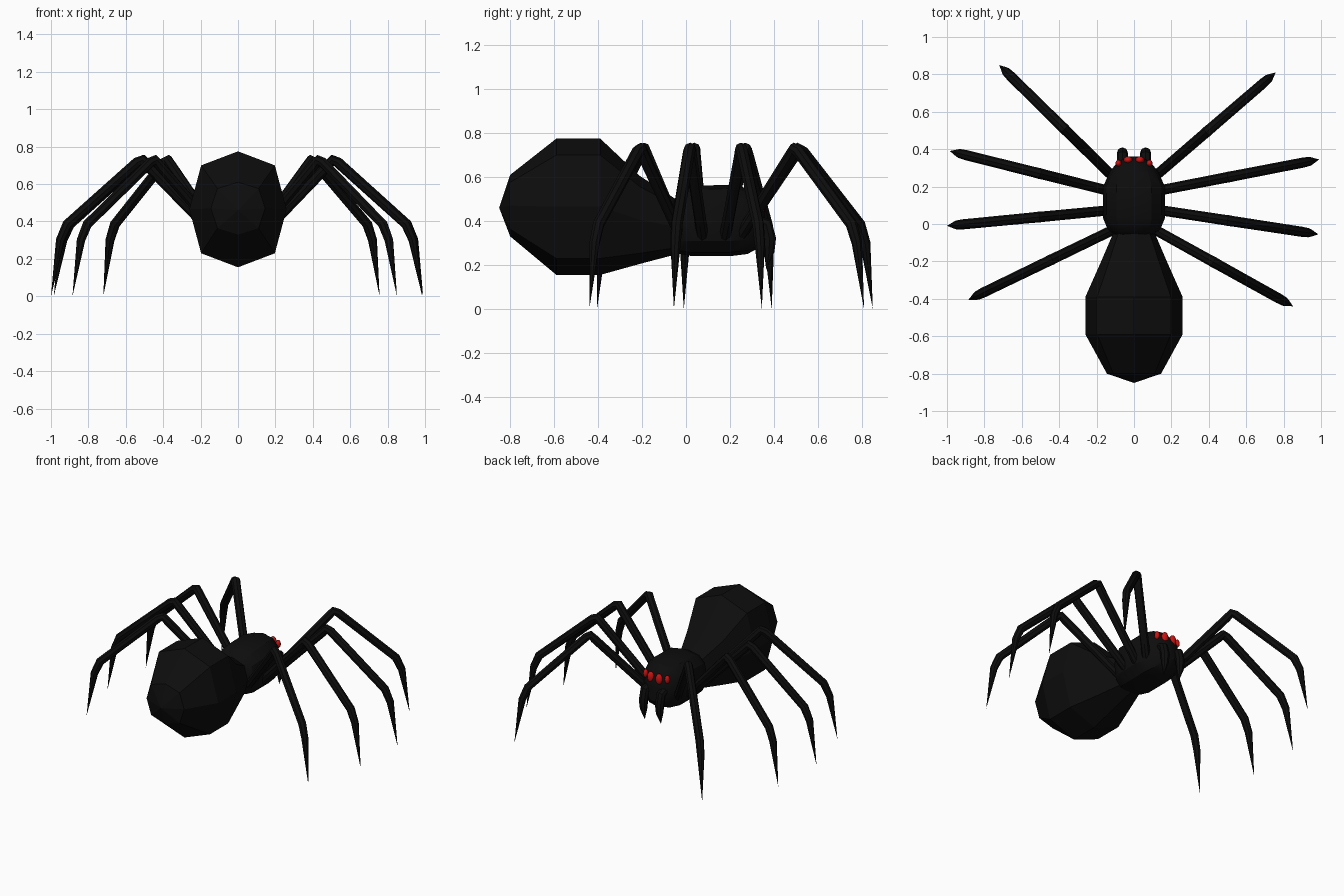
import bpy, bmesh, math
from mathutils import Vector

if "Cube" in bpy.data.objects:
    bpy.data.objects.remove(bpy.data.objects["Cube"])


def material(name, rgb):
    m = bpy.data.materials.new(name)
    m.diffuse_color = (*rgb, 1)
    m.use_nodes = True
    m.node_tree.nodes["Principled BSDF"].inputs["Base Color"].default_value = m.diffuse_color
    return m


BLACK = material("black", (0.004, 0.004, 0.004))
RED = material("red", (0.6, 0.006, 0.006))


def finish(name, bm, mat, smooth=None):
    bmesh.ops.recalc_face_normals(bm, faces=bm.faces)
    me = bpy.data.meshes.new(name)
    bm.to_mesh(me)
    bm.free()
    me.materials.append(mat)
    ob = bpy.data.objects.new(name, me)
    bpy.context.collection.objects.link(ob)
    if smooth:
        bpy.ops.object.select_all(action='DESELECT')
        ob.select_set(True)
        bpy.context.view_layer.objects.active = ob
        bpy.ops.object.shade_smooth_by_angle(angle=math.radians(smooth))
    return ob


def bridge(bm, rings):
    """Skin a list of rings; a ring of one vertex is a pointed end."""
    for a, b in zip(rings, rings[1:]):
        n = max(len(a), len(b))
        for i in range(n):
            j = (i + 1) % n
            quad = [a[i % len(a)], a[j % len(a)], b[j % len(b)], b[i % len(b)]]
            bm.faces.new(list(dict.fromkeys(quad)))
    for end in (rings[0], rings[-1]):
        if len(end) > 2:
            bm.faces.new(end)


def body(name, stations, corner, sides, smooth=None):
    """Loft along y; each station is (y, half width, bottom, top)."""
    bm = bmesh.new()
    rings = []
    for y, w, lo, hi in stations:
        mid, h = (lo + hi) / 2, (hi - lo) / 2
        if w == 0:
            rings.append([bm.verts.new((0, y, mid))])
            continue
        ring = []
        for k in range(sides):
            a = 2 * math.pi * k / sides
            c, s = math.cos(a), math.sin(a)
            p = [math.copysign(abs(v) ** corner, v) if abs(v) > 1e-6 else 0 for v in (c, s)]
            ring.append(bm.verts.new((w * p[0], y, mid + h * p[1])))
        rings.append(ring)
    bridge(bm, rings)
    return finish(name, bm, BLACK, smooth)


def tube(name, points, radii, sides=8):
    """Tapered tube along a bent path; radius 0 makes a point."""
    pts = [Vector(p) for p in points]
    run = pts[-1] - pts[0]
    side = Vector((-run.y, run.x, 0)).normalized()
    bm = bmesh.new()
    rings = []
    for i, (p, r) in enumerate(zip(pts, radii)):
        if r == 0:
            rings.append([bm.verts.new(p)])
            continue
        d = Vector()
        if i > 0:
            d += (p - pts[i - 1]).normalized()
        if i < len(pts) - 1:
            d += (pts[i + 1] - p).normalized()
        up = d.normalized().cross(side)
        rings.append([bm.verts.new(p + r * (math.cos(a) * side + math.sin(a) * up))
                      for a in (2 * math.pi * k / sides for k in range(sides))])
    bridge(bm, rings)
    return finish(name, bm, BLACK, 40)


# Faceted abdomen narrowing to the waist
body("abdomen", [(-0.85, 0, 0.40, 0.52), (-0.80, 0.145, 0.33, 0.61),
                 (-0.59, 0.26, 0.155, 0.775), (-0.39, 0.26, 0.155, 0.775),
                 (-0.21, 0.18, 0.205, 0.605), (0.0, 0.09, 0.26, 0.47)], 0.8, 8)

# Front body with head
body("front_body", [(-0.06, 0.10, 0.26, 0.49), (-0.03, 0.14, 0.25, 0.53),
                    (0.03, 0.165, 0.24, 0.56), (0.20, 0.165, 0.24, 0.565),
                    (0.28, 0.13, 0.25, 0.55), (0.335, 0.085, 0.28, 0.50),
                    (0.36, 0.04, 0.32, 0.45)], 0.8, 12, 30)

# Four pairs of legs: base and tip on the ground plane, (right, left)
LEGS = [((0.13, 0.27), (0.757, 0.81), (-0.72, 0.85)),
        ((0.165, 0.185), (0.99, 0.345), (-0.985, 0.39)),
        ((0.165, 0.07), (0.985, -0.055), (-1.0, -0.01)),
        ((0.13, -0.04), (0.85, -0.44), (-0.885, -0.405))]
# fraction along the leg, height, radius
JOINTS = [(-0.08, 0.30, 0.027), (0.385, 0.70, 0.028), (0.415, 0.728, 0.029),
          (0.45, 0.715, 0.028), (0.895, 0.385, 0.027), (0.94, 0.30, 0.024), (1.0, 0.0, 0)]
for n, (base, right, left) in enumerate(LEGS, 1):
    for label, sx, tip in (("right", 1, right), ("left", -1, left)):
        b = Vector((base[0] * sx, base[1]))
        path = [(*b.lerp(Vector(tip), t), z) if 0 <= t <= 1 else
                (*(b + (Vector(tip) - b) * t), z) for t, z, r in JOINTS]
        tube(f"leg_{n}_{label}", path, [j[2] for j in JOINTS])

# Fangs and eyes on both sides of the face
for label, sx in (("right", 1), ("left", -1)):
    x = 0.062 * sx
    tube(f"fang_{label}", [(x, 0.32, 0.40), (x, 0.365, 0.385), (x, 0.38, 0.32),
                           (x, 0.378, 0.26), (x, 0.365, 0.18)],
         [0.026, 0.030, 0.030, 0.024, 0])
    for kind, ex, ey, ez, size in (("inner", 0.032, 0.342, 0.475, (0.024, 0.02, 0.038)),
                                   ("outer", 0.083, 0.325, 0.48, (0.016, 0.018, 0.028))):
        bm = bmesh.new()
        bmesh.ops.create_uvsphere(bm, u_segments=12, v_segments=8, radius=1)
        bmesh.ops.scale(bm, vec=size, verts=bm.verts)
        bmesh.ops.translate(bm, vec=(ex * sx, ey, ez), verts=bm.verts)
        finish(f"eye_{kind}_{label}", bm, RED, 60)
